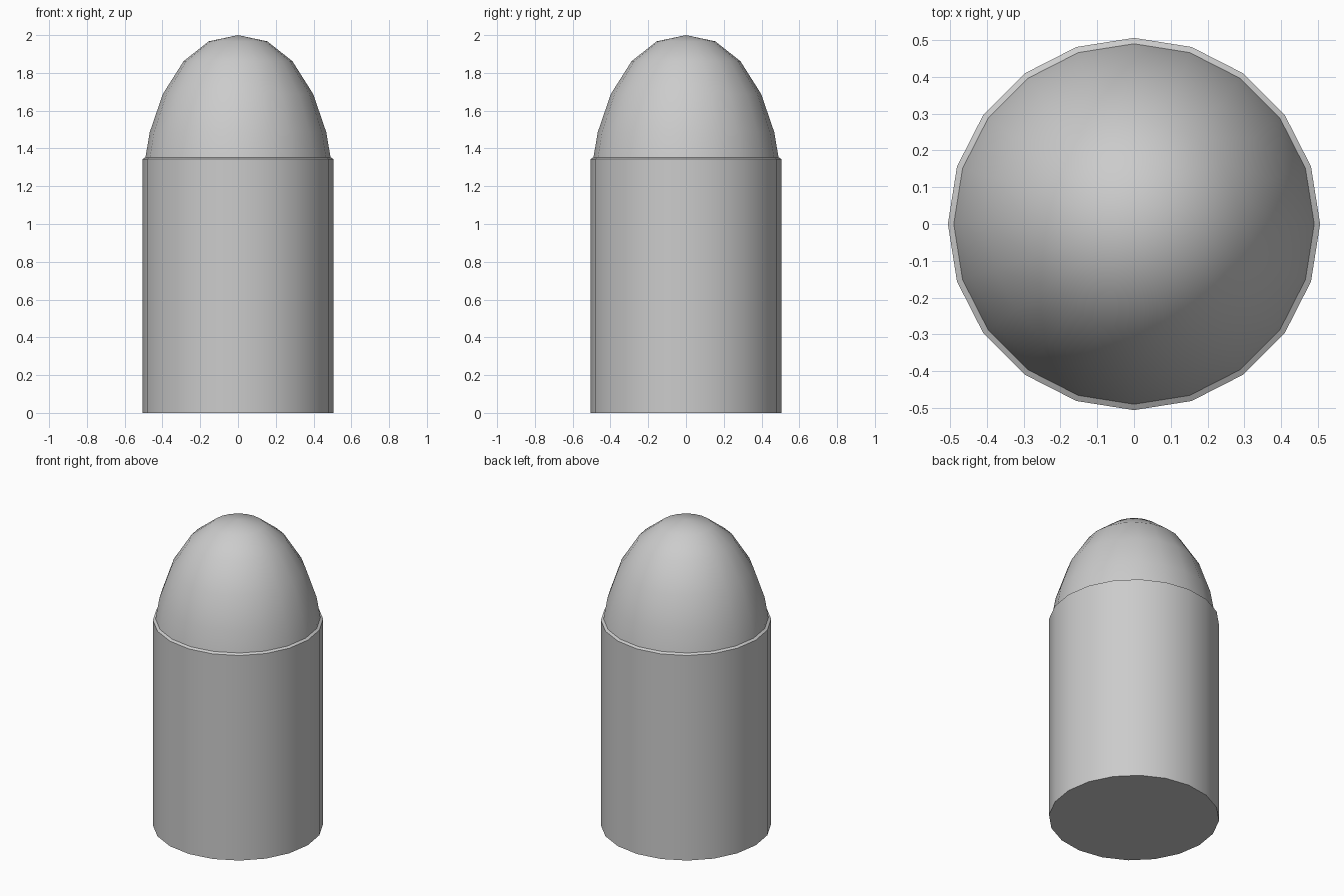
import bpy, bmesh
from math import cos, sin, pi

if "Cube" in bpy.data.objects:
    bpy.data.objects.remove(bpy.data.objects["Cube"])

SIDES = 20


def lathe(name, profile):
    """Revolve (radius, height) points around z; radius 0 becomes a pole."""
    bm = bmesh.new()
    rings = []
    for r, z in profile:
        if r == 0:
            rings.append([bm.verts.new((0, 0, z))] * SIDES)
        else:
            rings.append([bm.verts.new((r * cos(2 * pi * i / SIDES),
                                        r * sin(2 * pi * i / SIDES), z))
                          for i in range(SIDES)])
    for low, high in zip(rings, rings[1:]):
        for i in range(SIDES):
            j = (i + 1) % SIDES
            quad = [low[i], low[j], high[j], high[i]]
            bm.faces.new(list(dict.fromkeys(quad)))
    bmesh.ops.recalc_face_normals(bm, faces=bm.faces)
    mesh = bpy.data.meshes.new(name)
    bm.to_mesh(mesh)
    bm.free()
    ob = bpy.data.objects.new(name, mesh)
    bpy.context.collection.objects.link(ob)
    bpy.ops.object.select_all(action='DESELECT')
    ob.select_set(True)
    bpy.context.view_layer.objects.active = ob
    bpy.ops.object.shade_smooth_by_angle()
    return ob


# Cylindrical casing with a flat base and a narrow chamfered rim
lathe("casing", [(0, 0), (0.506, 0), (0.506, 1.344), (0.49, 1.353)])

# Rounded tip rising from the rim
lathe("rounded_tip", [(0.49, 1.353), (0.467, 1.487), (0.398, 1.688),
                      (0.288, 1.862), (0.155, 1.967), (0, 2.0)])
